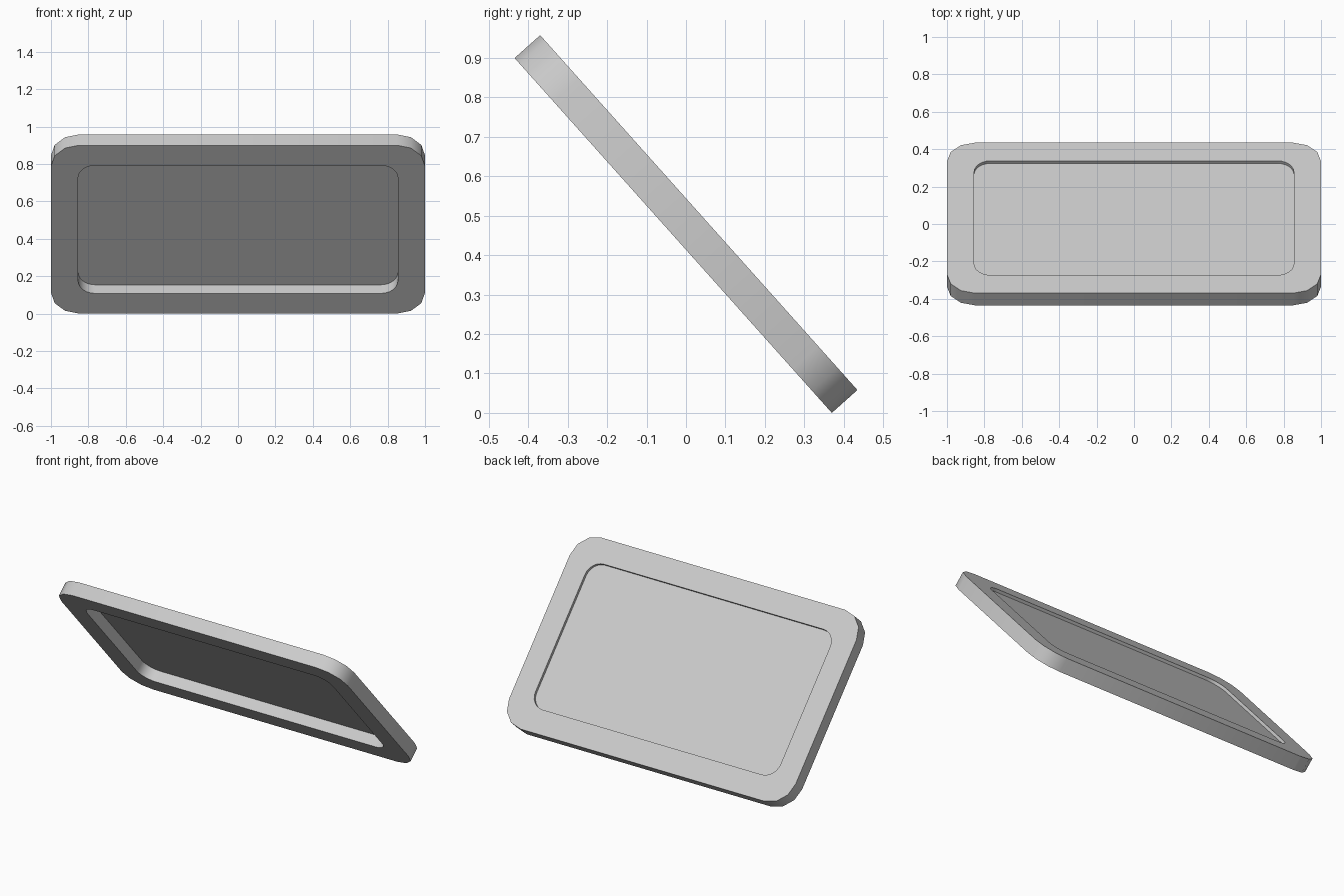
import bpy, bmesh, math
from mathutils import Matrix

if "Cube" in bpy.data.objects:
    bpy.data.objects.remove(bpy.data.objects["Cube"])

HALF_W, HALF_L, HALF_T = 1.0, 0.6035, 0.0435
BORDER = 0.145
TILT = math.radians(131.8)
HALF_H = HALF_L * math.sin(TILT) + HALF_T * abs(math.cos(TILT))
PLACE = Matrix.Translation((0, 0, HALF_H)) @ Matrix.Rotation(TILT, 4, 'X')


def rounded_rect(bm, hw, hl, r, segs, z):
    """Closed loop of verts with rounded corners."""
    verts = []
    for q, (sx, sy) in enumerate([(1, 1), (-1, 1), (-1, -1), (1, -1)]):
        for i in range(segs + 1):
            a = math.radians(90) * (q + i / segs)
            verts.append(bm.verts.new((sx * (hw - r) + r * math.cos(a),
                                       sy * (hl - r) + r * math.sin(a), z)))
    return verts


def loop_edges(bm, verts):
    return [bm.edges.new((v, verts[(i + 1) % len(verts)])) for i, v in enumerate(verts)]


def finish(bm, name):
    bmesh.ops.transform(bm, matrix=PLACE, verts=bm.verts)
    me = bpy.data.meshes.new(name)
    bm.to_mesh(me)
    bm.free()
    ob = bpy.data.objects.new(name, me)
    bpy.context.collection.objects.link(ob)
    bpy.ops.object.select_all(action='DESELECT')
    ob.select_set(True)
    bpy.context.view_layer.objects.active = ob
    bpy.ops.object.shade_smooth_by_angle(angle=math.radians(40))


# Frame: rounded border with a rounded opening, extruded to thickness
bm = bmesh.new()
edges = loop_edges(bm, rounded_rect(bm, HALF_W, HALF_L, 0.15, 3, -HALF_T))
edges += loop_edges(bm, rounded_rect(bm, HALF_W - BORDER, HALF_L - BORDER, 0.09, 6, -HALF_T))
bmesh.ops.triangle_fill(bm, use_beauty=True, edges=edges)
ext = bmesh.ops.extrude_face_region(bm, geom=bm.faces[:], use_keep_orig=True)
top = [g for g in ext['geom'] if isinstance(g, bmesh.types.BMVert)]
bmesh.ops.translate(bm, verts=top, vec=(0, 0, 2 * HALF_T))
bmesh.ops.recalc_face_normals(bm, faces=bm.faces)
finish(bm, "frame")

# Panel: thin sheet set close to the upper side of the frame
bm = bmesh.new()
sheet = rounded_rect(bm, HALF_W - BORDER, HALF_L - BORDER, 0.09, 6, -0.0255)
bm.faces.new(sheet[::-1])
finish(bm, "panel")
